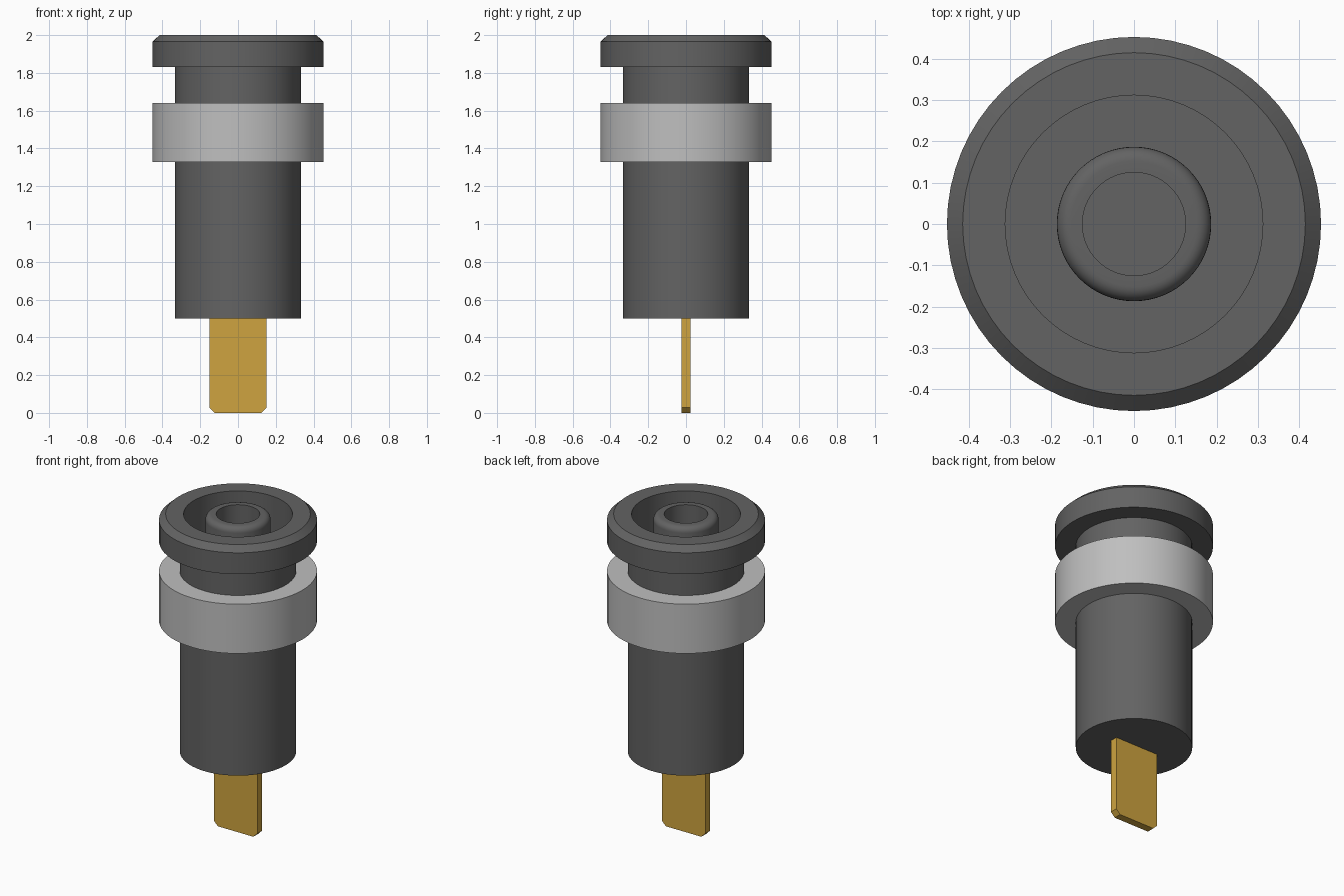
import bpy, bmesh, math

cube = bpy.data.objects.get("Cube")
if cube:
    bpy.data.objects.remove(cube, do_unlink=True)


def material(name, rgb):
    m = bpy.data.materials.new(name)
    m.use_nodes = True
    color = (*rgb, 1.0)
    m.diffuse_color = color
    bsdf = next(n for n in m.node_tree.nodes if n.type == 'BSDF_PRINCIPLED')
    bsdf.inputs["Base Color"].default_value = color
    return m


def add_object(name, bm, mat, smooth):
    bmesh.ops.recalc_face_normals(bm, faces=bm.faces)
    mesh = bpy.data.meshes.new(name)
    bm.to_mesh(mesh)
    bm.free()
    mesh.materials.append(mat)
    ob = bpy.data.objects.new(name, mesh)
    bpy.context.collection.objects.link(ob)
    if smooth:
        bpy.ops.object.select_all(action='DESELECT')
        ob.select_set(True)
        bpy.context.view_layer.objects.active = ob
        bpy.ops.object.shade_smooth_by_angle(angle=math.radians(30))
    return ob


def lathe(name, profile, mat, closed=False, steps=64):
    """Spin a profile of (radius, height) points around z."""
    bm = bmesh.new()
    verts = [bm.verts.new((r, 0, z)) for r, z in profile]
    pairs = list(zip(verts, verts[1:]))
    if closed:
        pairs.append((verts[-1], verts[0]))
    edges = [bm.edges.new(p) for p in pairs]
    bmesh.ops.spin(bm, geom=verts + edges, cent=(0, 0, 0), axis=(0, 0, 1),
                   angle=math.tau, steps=steps, use_duplicate=False)
    bmesh.ops.remove_doubles(bm, verts=bm.verts, dist=1e-4)
    return add_object(name, bm, mat, True)


dark = material("dark grey plastic", (0.125, 0.125, 0.125))
grey = material("light grey plastic", (0.52, 0.52, 0.52))
gold = material("gold metal", (0.62, 0.37, 0.05))

# Housing: barrel, neck and flanged head with a deep round recess
FLOOR = 0.8
lathe("housing", [(0, 0.5), (0.334, 0.5), (0.334, 1.83), (0.453, 1.83),
                  (0.453, 1.965), (0.415, 2.0), (0.312, 2.0),
                  (0.312, FLOOR), (0, FLOOR)], dark)

# Socket tube: rounded outer lip, hollow centre with a floor
R, ROUND = 0.187, 0.035
lip = [(R - ROUND + ROUND * math.cos(a), 2.0 - ROUND + ROUND * math.sin(a))
       for a in (math.radians(90 * i / 6) for i in range(7))]
lathe("socket_tube", [(R, FLOOR)] + lip +
      [(0.125, 2.0), (0.125, FLOOR + 0.05), (0, FLOOR + 0.05)], dark)

# Clamping ring around the barrel
lathe("clamping_ring", [(0.334, 1.328), (0.453, 1.328),
                        (0.453, 1.64), (0.334, 1.64)], grey, closed=True)

# Flat terminal blade with clipped lower corners
bm = bmesh.new()
W, T, C = 0.152, 0.024, 0.028
outline = [(-W, 0.51), (-W, C), (-W + C, 0), (W - C, 0), (W, C), (W, 0.51)]
face = bm.faces.new([bm.verts.new((x, -T, z)) for x, z in outline])
extruded = bmesh.ops.extrude_face_region(bm, geom=[face], use_keep_orig=True)
bmesh.ops.translate(bm, vec=(0, 2 * T, 0),
                    verts=[g for g in extruded["geom"] if isinstance(g, bmesh.types.BMVert)])
add_object("terminal_blade", bm, gold, False)
